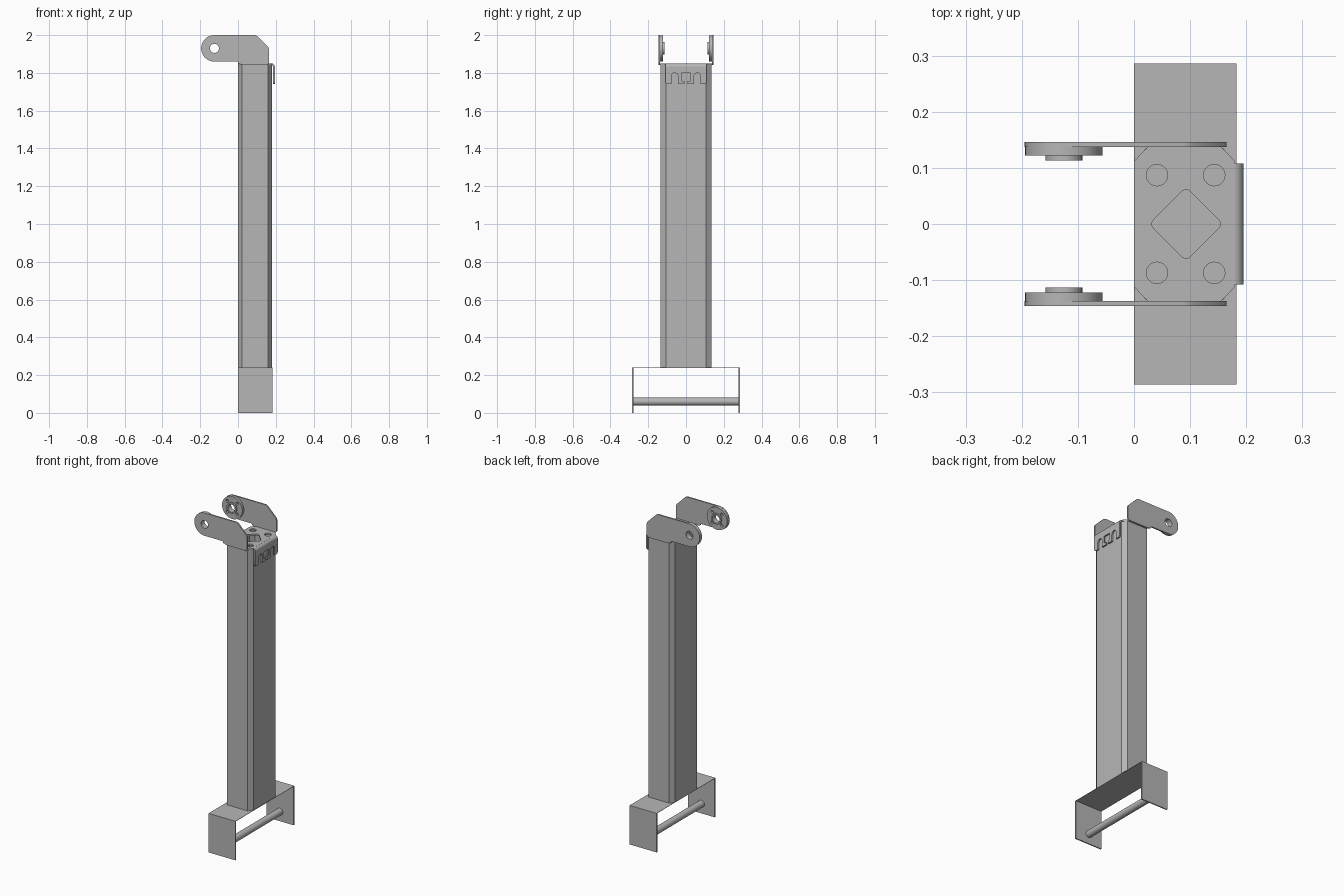
import bpy
from math import cos, sin, pi, radians
from mathutils import Matrix, Vector

if "Cube" in bpy.data.objects:
    bpy.data.objects.remove(bpy.data.objects["Cube"], do_unlink=True)

GREY = (0.47, 0.47, 0.47, 1)
steel = bpy.data.materials.new("plain_grey_steel")
steel.use_nodes = True
steel.diffuse_color = GREY
steel.node_tree.nodes["Principled BSDF"].inputs["Base Color"].default_value = GREY

# Directions of the sheet's own x, y and thickness
FLAT = ((1, 0, 0), (0, 1, 0), (0, 0, 1))
FRONT = ((1, 0, 0), (0, 0, 1), (0, -1, 0))
SIDE = ((0, 1, 0), (0, 0, 1), (1, 0, 0))


def sheet(name, loops, axes, low, high):
    """Fill the first loop, cut the others as holes, and thicken along the third axis."""
    curve = bpy.data.curves.new(name, "CURVE")
    curve.dimensions = "2D"
    curve.fill_mode = "BOTH"
    curve.extrude = (high - low) / 2
    for loop in loops:
        spline = curve.splines.new("POLY")
        spline.points.add(len(loop) - 1)
        for point, (a, b) in zip(spline.points, loop):
            point.co = (a, b, 0, 1)
        spline.use_cyclic_u = True
    turn = Matrix(axes).transposed()
    obj = bpy.data.objects.new(name, curve)
    bpy.context.collection.objects.link(obj)
    obj.matrix_world = Matrix.Translation(turn @ Vector((0, 0, (low + high) / 2))) @ turn.to_4x4()
    bpy.ops.object.select_all(action="DESELECT")
    obj.select_set(True)
    bpy.context.view_layer.objects.active = obj
    bpy.ops.object.convert(target="MESH")
    obj = bpy.context.object
    obj.data.materials.clear()
    obj.data.materials.append(steel)
    bpy.ops.object.shade_smooth_by_angle(angle=radians(30))
    return obj


def arc(cx, cy, r, start=0, end=360, n=32):
    full = end - start == 360
    steps = n if full else n + 1
    return [(cx + r * cos(radians(start + (end - start) * i / n)),
             cy + r * sin(radians(start + (end - start) * i / n))) for i in range(steps)]


def rect(x0, y0, x1, y1):
    return [(x0, y0), (x1, y0), (x1, y1), (x0, y1)]


def octagon(x0, x1, y, cx, cy):
    return [(x0 + cx, -y), (x1 - cx, -y), (x1, cy - y), (x1, y - cy),
            (x1 - cx, y), (x0 + cx, y), (x0, y - cy), (x0, cy - y)]


# Hollow column with chamfered corners
sheet("column", [octagon(0, 0.18, 0.135, 0.021, 0.028),
                 octagon(0.006, 0.174, 0.129, 0.019, 0.026)], FLAT, 0.24, 1.842)

# Foot channel: a skin-thin top, two cheeks and a cross rod
sheet("foot_top", [rect(0, -0.285, 0.183, 0.285)], FLAT, 0.238, 0.24)
for name, s in (("left", -1), ("right", 1)):
    edges = sorted((s * 0.279, s * 0.286))
    sheet("foot_cheek_" + ("back" if s < 0 else "front"),
          [rect(0, 0, 0.183, 0.24)], FRONT, *edges)
sheet("foot_rod", [arc(0.09, 0.06, 0.021)], FRONT, -0.28, 0.28)

# Cap plate with four round holes and a rounded diamond opening
diamond = []
for k in range(4):
    a = 90 * k
    diamond += arc(0.093 + 0.05 * cos(radians(a)), 0.05 * sin(radians(a)),
                   0.011, a - 45, a + 45, 6)
bolts = [arc(x, y, 0.019) for x in (0.041, 0.143) for y in (-0.087, 0.087)]
sheet("cap_plate", [octagon(0, 0.18, 0.139, 0.026, 0.027), diamond] + bolts,
      FLAT, 1.841, 1.85)

# Folded lip: bend strip and hanging flap with slots
sheet("lip_bend", [arc(0.177, 1.832, 0.018, 0, 90, 8) + arc(0.177, 1.832, 0.009, 90, 0, 8)],
      FRONT, -0.108, 0.108)
outline = [(-0.108, 1.832), (-0.108, 1.752)] + arc(-0.096, 1.752, 0.012, 180, 270, 5)
for y in (-0.06, 0.06):
    outline += [(y - 0.018, 1.74)] + arc(y, 1.782, 0.018, 180, 0, 10) + [(y + 0.018, 1.74)]
    if y < 0:
        outline += [(-0.008, 1.74), (-0.008, 1.757), (-0.025, 1.757), (-0.025, 1.8),
                    (0.025, 1.8), (0.025, 1.757), (0.008, 1.757), (0.008, 1.74)]
outline += arc(0.096, 1.752, 0.012, 270, 360, 5) + [(0.108, 1.832)]
sheet("lip_flap", [outline], SIDE, 0.186, 0.195)

# Pair of pivot ears, each with a bored disc and hub on the inner side
PX, PZ = -0.125, 1.93
ear = (arc(PX, PZ, 0.07, 90, 270, 24)
       + [(-0.005, 1.86), (0, 1.855), (0, 1.85), (0.026, 1.842), (0.154, 1.842), (0.165, 1.855)]
       + [(0.165, 1.925), (0.16, 1.937), (0.103, 1.994), (0.09, 2.0)])
bore = arc(PX, PZ, 0.024)
screws = [arc(PX + 0.047 * cos(k * pi / 2 + pi / 4), PZ + 0.047 * sin(k * pi / 2 + pi / 4),
              0.009, n=12) for k in range(4)]
for side, s in (("front", 1), ("back", -1)):
    def layer(part, loops, inner, outer):
        sheet(side + part, loops, FRONT, *sorted((s * inner, s * outer)))
    layer("_ear", [ear, bore], 0.137, 0.146)
    layer("_pivot_disc", [arc(PX, PZ, 0.069, n=48), bore] + screws, 0.122, 0.137)
    layer("_pivot_hub", [arc(PX, PZ, 0.033), bore], 0.113, 0.122)
